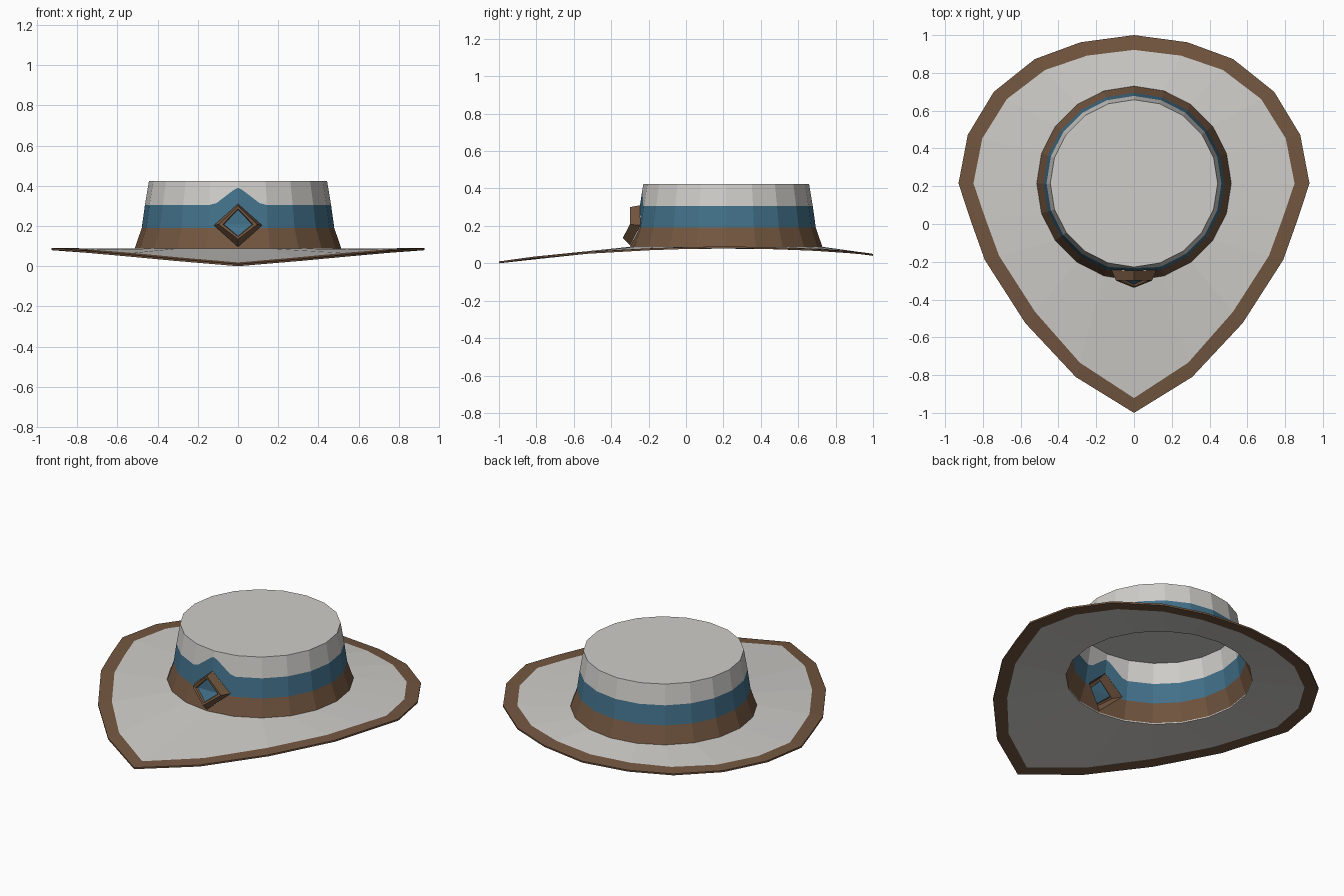
import bpy, bmesh, math
from mathutils import Vector

if "Cube" in bpy.data.objects:
    bpy.data.objects.remove(bpy.data.objects["Cube"])


def material(name, rgb):
    m = bpy.data.materials.new(name)
    m.diffuse_color = (*rgb, 1)
    m.use_nodes = True
    m.node_tree.nodes["Principled BSDF"].inputs["Base Color"].default_value = m.diffuse_color
    return m


GREY = material("pale_grey_felt", (0.62, 0.61, 0.585))
BROWN = material("brown_leather", (0.17, 0.093, 0.051))
BLUE = material("blue_band", (0.055, 0.165, 0.255))
MATS = [GREY, BROWN, BLUE]

CY = 0.215            # crown centre in y
SIDES = 20
BASE_Z = 0.088


def finish(name, bm):
    me = bpy.data.meshes.new(name)
    bm.to_mesh(me)
    bm.free()
    for m in MATS:
        me.materials.append(m)
    ob = bpy.data.objects.new(name, me)
    bpy.context.collection.objects.link(ob)
    return ob


def bridge(bm, a, b, mat):
    """Closed strip of quads between two rings."""
    n = len(a)
    for i in range(n):
        j = (i + 1) % n
        f = bm.faces.new((a[i], b[i], b[j], a[j]))
        f.material_index = mat


# unit ring, starting at the back and running round through +x
unit = [Vector((math.sin(2 * math.pi * k / SIDES), math.cos(2 * math.pi * k / SIDES)))
        for k in range(SIDES)]

# Brim: half outline from back to front tip, mirrored
half = [(0, 1, .05), (.283, .962, .056), (.525, .873, .064), (.742, .70, .076),
        (.88, .472, .086), (.929, .215, .09), (.865, .02, .087), (.79, -.19, .08),
        (.575, -.525, .061), (.308, -.81, .036), (0, -1, .01)]
outline = [Vector(p) for p in half]
outline += [Vector((-p[0], p[1], p[2])) for p in half[-2:0:-1]]
inner = [Vector((u.x * .515, CY + u.y * .515, BASE_Z)) for u in unit]
border = [o + (i - o).normalized() * .079 for o, i in zip(outline, inner)]

bm = bmesh.new()
rings = [[bm.verts.new(p) for p in r] for r in (outline, border, inner)]
bridge(bm, rings[0], rings[1], 1)      # leather edge
bridge(bm, rings[1], rings[2], 0)      # felt
brim = finish("brim", bm)
sol = brim.modifiers.new("thickness", 'SOLIDIFY')
sol.thickness = .01
sol.offset = -1

# Crown: stacked rings, with extra points at the front for the band's peak
PROFILE = [(.085, .515), (.19, .479), (.305, .463), (.425, .443)]


def radius(z):
    for (z0, r0), (z1, r1) in zip(PROFILE, PROFILE[1:]):
        if z <= z1:
            return r0 + (r1 - r0) * (z - z0) / (z1 - z0)
    return PROFILE[-1][1]


front = SIDES // 2
plan = []                               # (unit point, height of the band's top edge)
for k, u in enumerate(unit):
    plan.append((u, .39 if k == front else .305))
    nxt = unit[(k + 1) % SIDES]
    if k == front - 1:
        plan += [(u.lerp(nxt, .25), .314), (u.lerp(nxt, .85), .38)]
    if k == front:
        plan += [(u.lerp(nxt, .15), .38), (u.lerp(nxt, .75), .314)]

bm = bmesh.new()
rings = []
for level, (z, r) in enumerate(PROFILE):
    ring = []
    for u, top in plan:
        h = top if level == 2 else z
        ring.append(bm.verts.new((u.x * radius(h), CY + u.y * radius(h), h)))
    rings.append(ring)
for (lo, hi), mat in zip(zip(rings, rings[1:]), (1, 2, 0)):
    bridge(bm, lo, hi, mat)
bm.faces.new(rings[-1][::-1]).material_index = 0

# diamond opening behind the badge
DZ, DW, DH = .203, .12, .107
for sx in (-1, 1):
    for sz in (-1, 1):
        faces = [f for f in bm.faces
                 if abs(f.calc_center_median().x) < .16 and f.calc_center_median().y < -.15]
        geom = set(faces)
        for f in faces:
            geom.update(f.verts)
            geom.update(f.edges)
        bmesh.ops.bisect_plane(bm, geom=list(geom), dist=1e-5,
                               plane_co=(sx * DW, 0, DZ),
                               plane_no=(sx / DW, 0, sz / DH))
hole = []
for f in bm.faces:
    c = f.calc_center_median()
    if c.y < -.15 and abs(c.x) / DW + abs(c.z - DZ) / DH < .999:
        hole.append(f)
bmesh.ops.delete(bm, geom=hole, context='FACES')
finish("crown", bm)

# Badge: diamond frame with a recessed blue panel; rings run top, right, bottom, left


def diamond(bm, top, side, bottom):
    pts = [(0, *top), side, (0, *bottom), (-side[0], side[1], side[2])]
    return [bm.verts.new(p) for p in pts]


bm = bmesh.new()
base = diamond(bm, (-.247, .31), (.12, -.243, .203), (-.298, .096))
rim = diamond(bm, (-.300, .300), (.095, -.300, .208), (-.338, .135))
lip = diamond(bm, (-.300, .286), (.076, -.300, .208), (-.332, .147))
panel = diamond(bm, (-.288, .282), (.070, -.288, .208), (-.318, .150))
for a, b in ((base, rim), (rim, lip), (lip, panel)):
    bridge(bm, a, b, 1)
for tri in ((0, 3, 1), (1, 3, 2)):
    bm.faces.new([panel[i] for i in tri]).material_index = 2
bmesh.ops.recalc_face_normals(bm, faces=bm.faces[:])
finish("diamond_badge", bm)
